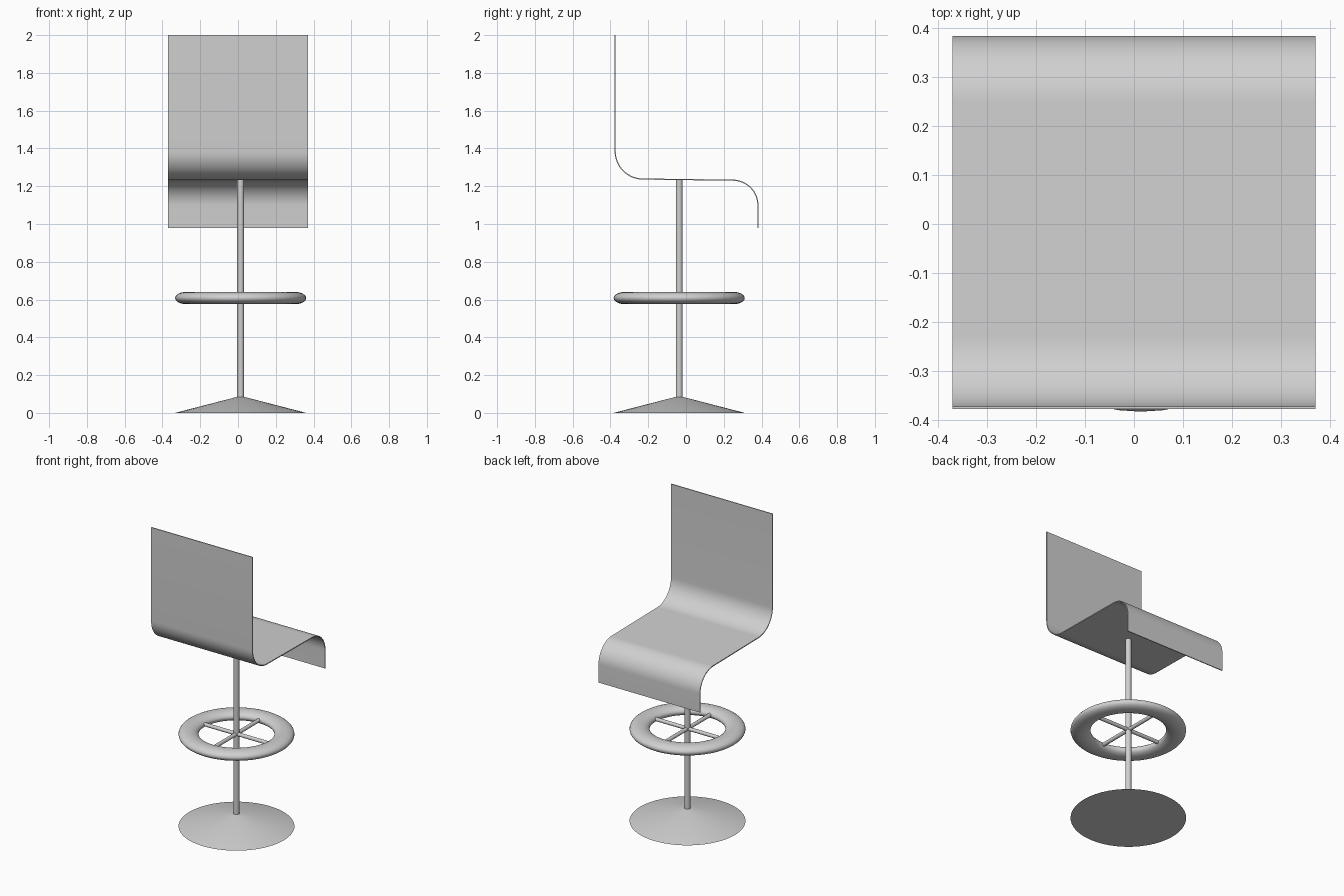
import bpy, bmesh, math
from mathutils import Matrix

cube = bpy.data.objects.get("Cube")
if cube:
    bpy.data.objects.remove(cube, do_unlink=True)

grey = bpy.data.materials.new("light grey")
grey.use_nodes = True
colour = (0.63, 0.63, 0.63, 1)
grey.diffuse_color = colour
grey.node_tree.nodes["Principled BSDF"].inputs["Base Color"].default_value = colour

CX, CY = 0.014, -0.036   # axis of the pedestal


def finish(name, bm, angle=35):
    bmesh.ops.recalc_face_normals(bm, faces=bm.faces[:])
    mesh = bpy.data.meshes.new(name)
    bm.to_mesh(mesh)
    bm.free()
    mesh.materials.append(grey)
    ob = bpy.data.objects.new(name, mesh)
    bpy.context.collection.objects.link(ob)
    bpy.ops.object.select_all(action='DESELECT')
    ob.select_set(True)
    bpy.context.view_layer.objects.active = ob
    bpy.ops.object.shade_smooth_by_angle(angle=math.radians(angle))
    return ob


def rod(name, radius1, radius2, length, matrix, sides=24):
    bm = bmesh.new()
    bmesh.ops.create_cone(bm, cap_ends=True, segments=sides, radius1=radius1,
                          radius2=radius2, depth=length, matrix=matrix)
    return finish(name, bm)


def at(z):
    return Matrix.Translation((CX, CY, z))


def arc(y, z, r, start, end, steps=16):
    angles = [math.radians(start + (end - start) * i / steps) for i in range(steps + 1)]
    return [(y + r * math.cos(a), z + r * math.sin(a)) for a in angles]


# Seat: one bent sheet, backrest through seat to front lip
seat_z, back_y, lip_y, half_width, thick = 1.235, -0.378, 0.384, 0.37, 0.006
back_r, lip_r = 0.15, 0.137


def sheet_line(offset):
    upper = arc(back_y + back_r, seat_z + back_r, back_r - offset, 180, 270)
    lower = arc(lip_y - lip_r, seat_z - lip_r, lip_r - thick + offset, 90, 0)
    return ([(back_y + offset, 2.0)] + upper + lower
            + [(lip_y - thick + offset, 0.978)])


bm = bmesh.new()
outline = sheet_line(0) + sheet_line(thick)[::-1]
count = len(outline)
rings = [[bm.verts.new((x, y, z)) for y, z in outline] for x in (-half_width, half_width)]
left, right = rings
for i in range(count):
    j = (i + 1) % count
    bm.faces.new((left[i], left[j], right[j], right[i]))
for ring in rings:      # thin side edges
    for i in range(count // 2 - 1):
        bm.faces.new((ring[i], ring[i + 1], ring[count - 2 - i], ring[count - 1 - i]))
finish("seat_shell", bm)

# Pedestal: shallow cone and column
rod("base", 0.347, 0.018, 0.085, at(0.0425), 48)
rod("column", 0.018, 0.018, seat_z - 0.04, at((seat_z + 0.04) / 2))

# Footrest: ring with a flattened oval section
bm = bmesh.new()
loop = []
for i in range(24):
    a = math.tau * i / 24
    loop.append(bm.verts.new((0.287 + 0.06 * math.cos(a), 0, 0.0325 * math.sin(a))))
edges = [bm.edges.new((loop[i], loop[(i + 1) % 24])) for i in range(24)]
bmesh.ops.spin(bm, geom=loop + edges, cent=(0, 0, 0), axis=(0, 0, 1),
               angle=math.tau, steps=48)
bmesh.ops.remove_doubles(bm, verts=bm.verts[:], dist=0.0001)
bmesh.ops.transform(bm, matrix=at(0.608), verts=bm.verts[:])
finish("footrest_ring", bm, 60)

# Crossed spokes joining the ring to the column
for name, axis in (("spoke_across", 'Y'), ("spoke_lengthwise", 'X')):
    rod(name, 0.012, 0.012, 0.48, at(0.61) @ Matrix.Rotation(math.pi / 2, 4, axis), 16)
